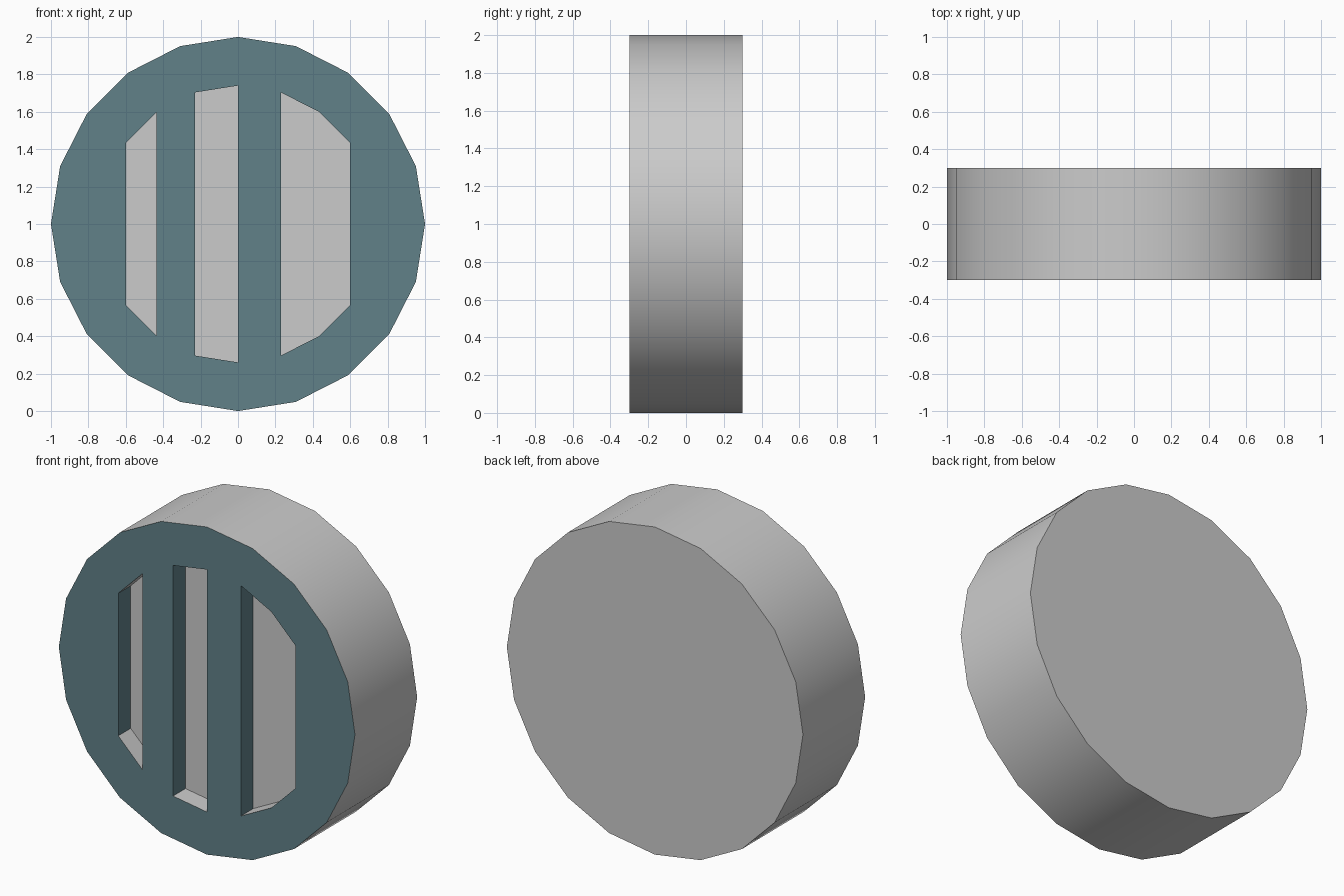
import bpy, bmesh, math

if "Cube" in bpy.data.objects:
    bpy.data.objects.remove(bpy.data.objects["Cube"])

FRONT, BACK, FLOOR = -0.3, 0.3, -0.18


def prism(bm, outline, y0, y1):
    """Extrude an (x, z) outline from y0 to y1."""
    face = bm.faces.new([bm.verts.new((x, y0, z)) for x, z in outline])
    ext = bmesh.ops.extrude_face_region(bm, geom=[face])
    verts = [g for g in ext["geom"] if isinstance(g, bmesh.types.BMVert)]
    bmesh.ops.translate(bm, verts=verts, vec=(0, y1 - y0, 0))


def make_object(name, outlines, y0, y1):
    bm = bmesh.new()
    for outline in outlines:
        prism(bm, outline, y0, y1)
    bmesh.ops.recalc_face_normals(bm, faces=bm.faces)
    mesh = bpy.data.meshes.new(name)
    bm.to_mesh(mesh)
    bm.free()
    ob = bpy.data.objects.new(name, mesh)
    bpy.context.collection.objects.link(ob)
    return ob


def ring_point(radius, step):
    a = math.radians(18 * step)
    return radius * math.cos(a), 1 + radius * math.sin(a)


def slot(first, last):
    """Slot between two columns of the inner 20-gon: upper arc, then lower arc."""
    upper = [ring_point(0.74, i) for i in range(first, last + 1)]
    return upper + [(x, 2 - z) for x, z in reversed(upper)]


# Round body
body = make_object("round_grille_body", [[ring_point(1, i) for i in range(20)]], FRONT, BACK)

# Three recessed slots in the front
cutter = make_object("slot_cutter", [slot(2, 4), slot(5, 6), slot(7, 8)], FRONT - 0.1, FLOOR)
cutter.hide_render = True
mod = body.modifiers.new("slots", "BOOLEAN")
mod.operation, mod.solver, mod.object = "DIFFERENCE", "EXACT", cutter
bpy.context.view_layer.objects.active = body
body.select_set(True)
cutter.select_set(False)
bpy.ops.object.modifier_apply(modifier=mod.name)
bpy.data.objects.remove(cutter)

# Teal front rim and bars, with their upright slot walls
teal = bpy.data.materials.new("teal_front")
teal.diffuse_color = (0.12, 0.22, 0.25, 1)
teal.use_nodes = True
teal.node_tree.nodes["Principled BSDF"].inputs["Base Color"].default_value = teal.diffuse_color
body.data.materials.clear()
body.data.materials.append(None)
body.data.materials.append(teal)
for p in body.data.polygons:
    on_front = p.normal.y < -0.9 and p.center.y < FRONT + 0.01
    bar_side = abs(p.normal.x) > 0.99 and abs(p.center.x) < 0.7
    p.material_index = 1 if on_front or bar_side else 0

bpy.ops.object.shade_smooth_by_angle(angle=math.radians(30))
